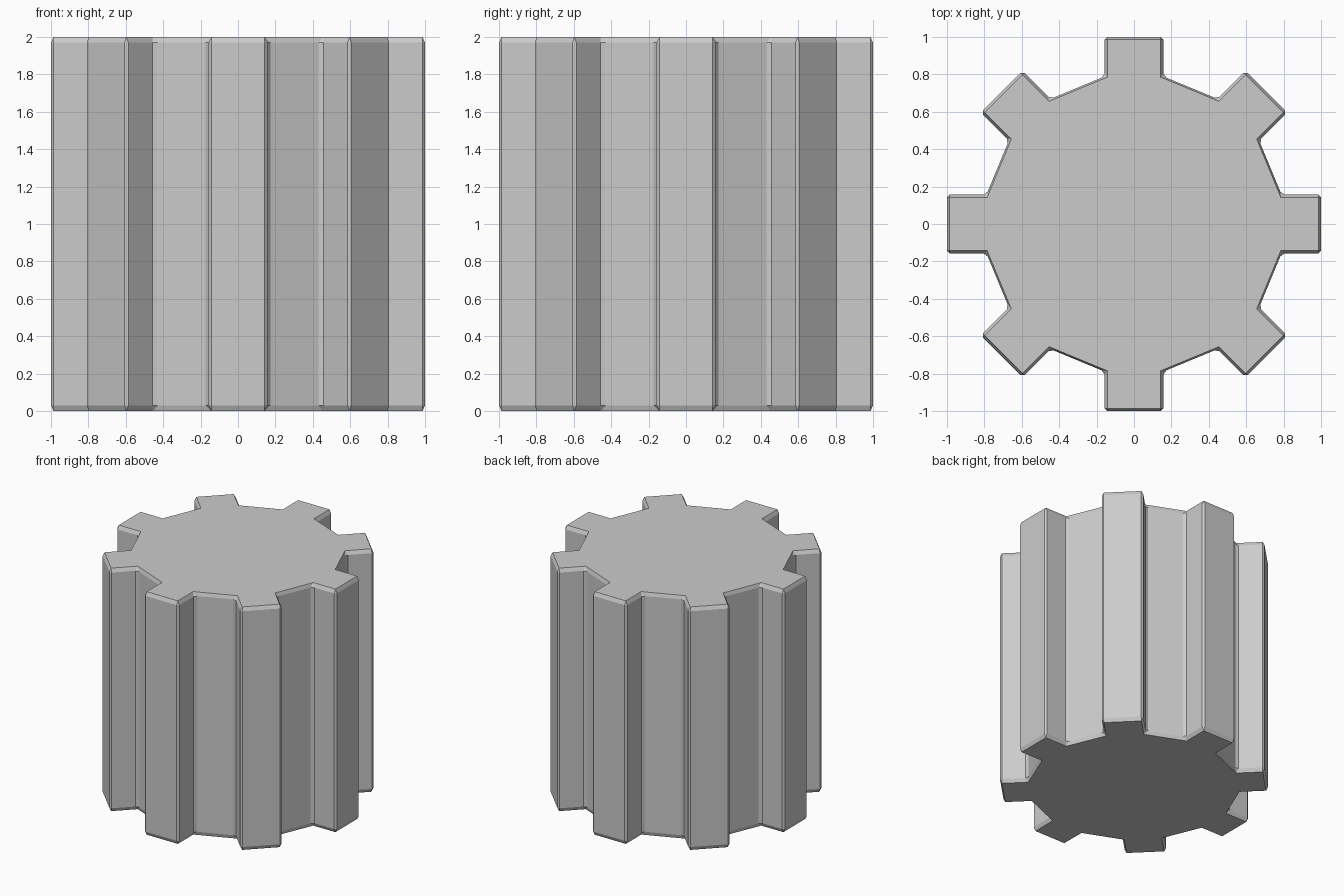
import bpy, bmesh
from math import sin, cos, pi

if "Cube" in bpy.data.objects:
    bpy.data.objects.remove(bpy.data.objects["Cube"])

TEETH = 8
# (radial, half-width) points of half a tooth, from root to tip
BODY = [(0.782, 0.174), (0.805, 0.157), (0.986, 0.157), (1.0, 0.142)]
CAP = [(0.785, 0.142), (0.785, 0.142), (0.986, 0.142), (0.986, 0.142)]


def ring(bm, half, z):
    """One closed gear outline at height z."""
    tooth = [(r, -w) for r, w in half] + [(r, w) for r, w in reversed(half)]
    verts = []
    for i in range(TEETH):
        a = 2 * pi * i / TEETH
        for r, w in tooth:
            verts.append(bm.verts.new((r * cos(a) - w * sin(a), r * sin(a) + w * cos(a), z)))
    return verts


# Gear body: chamfered outline with smaller end caps
bm = bmesh.new()
rings = [ring(bm, h, z) for h, z in ((CAP, 0), (BODY, 0.03), (BODY, 1.97), (CAP, 2))]
for lo, hi in zip(rings, rings[1:]):
    n = len(lo)
    for i in range(n):
        j = (i + 1) % n
        bm.faces.new((lo[i], lo[j], hi[j], hi[i]))
bm.faces.new(rings[0][::-1])
bm.faces.new(rings[-1])

# Collapse doubled cap corners into triangular chamfer tips
bmesh.ops.remove_doubles(bm, verts=bm.verts, dist=0.0005)
bmesh.ops.recalc_face_normals(bm, faces=bm.faces)

mesh = bpy.data.meshes.new("gear")
bm.to_mesh(mesh)
bm.free()
bpy.context.collection.objects.link(bpy.data.objects.new("gear", mesh))
